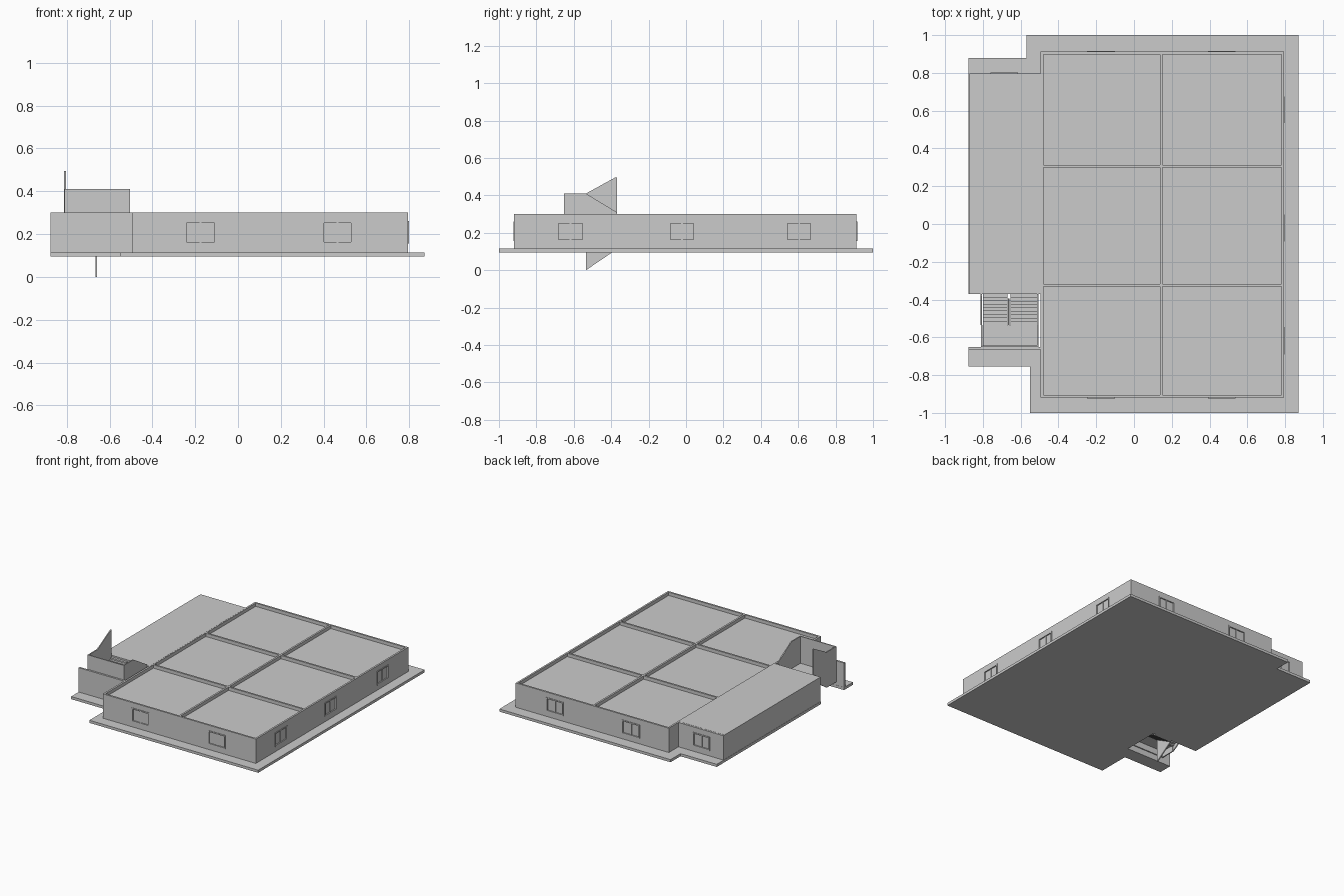
import bpy
import bmesh

cube = bpy.data.objects.get("Cube")
if cube:
    bpy.data.objects.remove(cube, do_unlink=True)

# One plaster colour for everything
plaster = bpy.data.materials.new("light_grey_plaster")
plaster.use_nodes = True
GREY = (0.6, 0.6, 0.6, 1)
plaster.diffuse_color = GREY
plaster.node_tree.nodes["Principled BSDF"].inputs["Base Color"].default_value = GREY

FLOOR, TOP = 0.115, 0.30
SILL, HEAD = 0.155, 0.26
THICK = 0.014


def finish(name, bm):
    bmesh.ops.recalc_face_normals(bm, faces=bm.faces)
    mesh = bpy.data.meshes.new(name)
    bm.to_mesh(mesh)
    bm.free()
    mesh.materials.append(plaster)
    obj = bpy.data.objects.new(name, mesh)
    bpy.context.scene.collection.objects.link(obj)
    return obj


def boxes(name, spans):
    """Each span is (x0, x1, y0, y1, z0, z1)."""
    bm = bmesh.new()
    for x0, x1, y0, y1, z0, z1 in spans:
        corners = bmesh.ops.create_cube(bm, size=1)["verts"]
        for v in corners:
            v.co.x = x0 if v.co.x < 0 else x1
            v.co.y = y0 if v.co.y < 0 else y1
            v.co.z = z0 if v.co.z < 0 else z1
    return finish(name, bm)


def prism(name, points, direction):
    bm = bmesh.new()
    face = bm.faces.new([bm.verts.new(p) for p in points])
    extra = bmesh.ops.extrude_face_region(bm, geom=[face])["geom"]
    moved = [g for g in extra if isinstance(g, bmesh.types.BMVert)]
    bmesh.ops.translate(bm, verts=moved, vec=direction)
    return finish(name, bm)


def along(axis, a0, a1, centre, half, z0, z1):
    """Span of a box running along x or y."""
    if axis == "x":
        return (a0, a1, centre - half, centre + half, z0, z1)
    return (centre - half, centre + half, a0, a1, z0, z1)


def wall(name, axis, centre, start, end, openings=(), bottom=SILL, head=HEAD):
    """A wall built round its openings."""
    spans, a = [], start
    half = THICK / 2
    for o0, o1 in openings:
        spans.append(along(axis, a, o0, centre, half, FLOOR, TOP))
        spans.append(along(axis, o0, o1, centre, half, head, TOP))
        if bottom > FLOOR:
            spans.append(along(axis, o0, o1, centre, half, FLOOR, bottom))
        a = o1
    spans.append(along(axis, a, end, centre, half, FLOOR, TOP))
    boxes(name, spans)


def window(name, axis, centre, o0, o1):
    """Proud frame with two sliding sashes."""
    half, bar = THICK / 2 + 0.004, 0.009
    mid = (o0 + o1) / 2
    boxes(name + "_frame", [
        along(axis, o0, o1, centre, half, SILL, SILL + bar),
        along(axis, o0, o1, centre, half, HEAD - bar, HEAD),
        along(axis, o0, o0 + bar, centre, half, SILL, HEAD),
        along(axis, o1 - bar, o1, centre, half, SILL, HEAD),
        along(axis, mid - bar / 2, mid + bar / 2, centre, THICK / 2, SILL, HEAD)])
    boxes(name + "_panes", [along(axis, o0, o1, centre, 0.002, SILL, HEAD)])


# Floor slab with the stairwell notch
outline = [(-.55, -1), (.87, -1), (.87, 1), (-.57, 1), (-.57, .88), (-.875, .88),
           (-.875, -.37), (-.49, -.37), (-.49, -.65), (-.875, -.65),
           (-.875, -.755), (-.55, -.755)]
prism("floor_slab", [(x, y, 0.095) for x, y in outline], (0, 0, FLOOR - 0.095))

# Outer walls and their windows
WEST, EAST, FRONT, BACK = -0.487, 0.787, -0.912, 0.905
end_windows = [(-.25, -.10), (.393, .537)]
side_windows = [(-.69, -.545), (-.092, .05), (.535, .675)]
walled = (("front", "x", FRONT, WEST, EAST, end_windows),
          ("back", "x", BACK, WEST, EAST, end_windows),
          ("side", "y", EAST, FRONT - THICK / 2, BACK + THICK / 2, side_windows),
          ("veranda_back", "x", .79, -.872, WEST, [(-.76, -.615)]))
for name, axis, centre, start, end, holes in walled:
    wall(name + "_wall", axis, centre, start, end, holes)
    for i, (o0, o1) in enumerate(holes):
        window(f"{name}_window_{i + 1}", axis, centre, o0, o1)

# Veranda side and inner partitions with door openings
wall("house_veranda_wall", "y", WEST, FRONT - THICK / 2, BACK + THICK / 2,
     [(-.07, .01), (.46, .54)], FLOOR, 0.25)
wall("long_partition", "y", .145, FRONT, BACK, [(-.69, -.61), (.43, .52)], FLOOR, 0.25)
wall("front_partition", "x", -.325, WEST, EAST, [(-.21, -.13)], FLOOR, 0.25)
wall("back_partition", "x", .305, WEST, EAST, [(.42, .5)], FLOOR, 0.25)
wall("veranda_outer_wall", "y", -.866, -.37, .79)
wall("veranda_end_wall", "x", -.377 + THICK, -.872, WEST)
wall("stair_screen_wall", "x", -.658, -.875, WEST)

# Recessed room roofs and the flush veranda roof
roofs = []
for x0, x1 in ((WEST, .145), (.145, EAST)):
    for y0, y1 in ((FRONT, -.325), (-.325, .305), (.305, BACK)):
        roofs.append((x0, x1, y0, y1, .265, .275))
boxes("room_roofs", roofs)
boxes("veranda_roof", [(-.873, WEST, -.37, .783, .288, .301)])

# Two stair flights and the landing
STEPS, Y_LOW, Y_HIGH, LANDING = 9, -.535, -.37, 0.205


def flight(name, x0, x1, z_landing, z_end):
    run = (Y_HIGH - Y_LOW) / STEPS
    rise = (z_end - z_landing) / STEPS
    boxes(name, [(x0, x1, Y_LOW + i * run, Y_LOW + (i + 1) * run,
                  z_landing + i * rise - 0.03, z_landing + i * rise)
                 for i in range(STEPS)])


flight("lower_flight", -.655, -.51, LANDING, FLOOR)
flight("upper_flight", -.80, -.67, LANDING, TOP)
boxes("landing", [(-.80, -.51, -.648, Y_LOW, LANDING - 0.02, LANDING)])
boxes("landing_parapet", [(-.81, -.505, -.651, -.643, .14, .41),
                          (-.81, -.802, -.651, Y_LOW, .14, .41),
                          (-.513, -.505, -.651, Y_LOW, .14, .41)])

# Sloping stair sides
sides = (("upper_balustrade", -.812, [(-.535, .14), (-.535, .41), (-.38, .495),
                                      (-.37, .495), (-.37, .25)]),
         ("lower_balustrade", -.513, [(-.535, .14), (-.535, .41), (-.37, .31),
                                      (-.37, .10)]),
         ("middle_stringer", -.666, [(-.535, 0), (-.535, .2), (-.395, .28), (-.395, .095)]))
for name, x, profile in sides:
    prism(name, [(x, y, z) for y, z in profile], (0.008, 0, 0))
